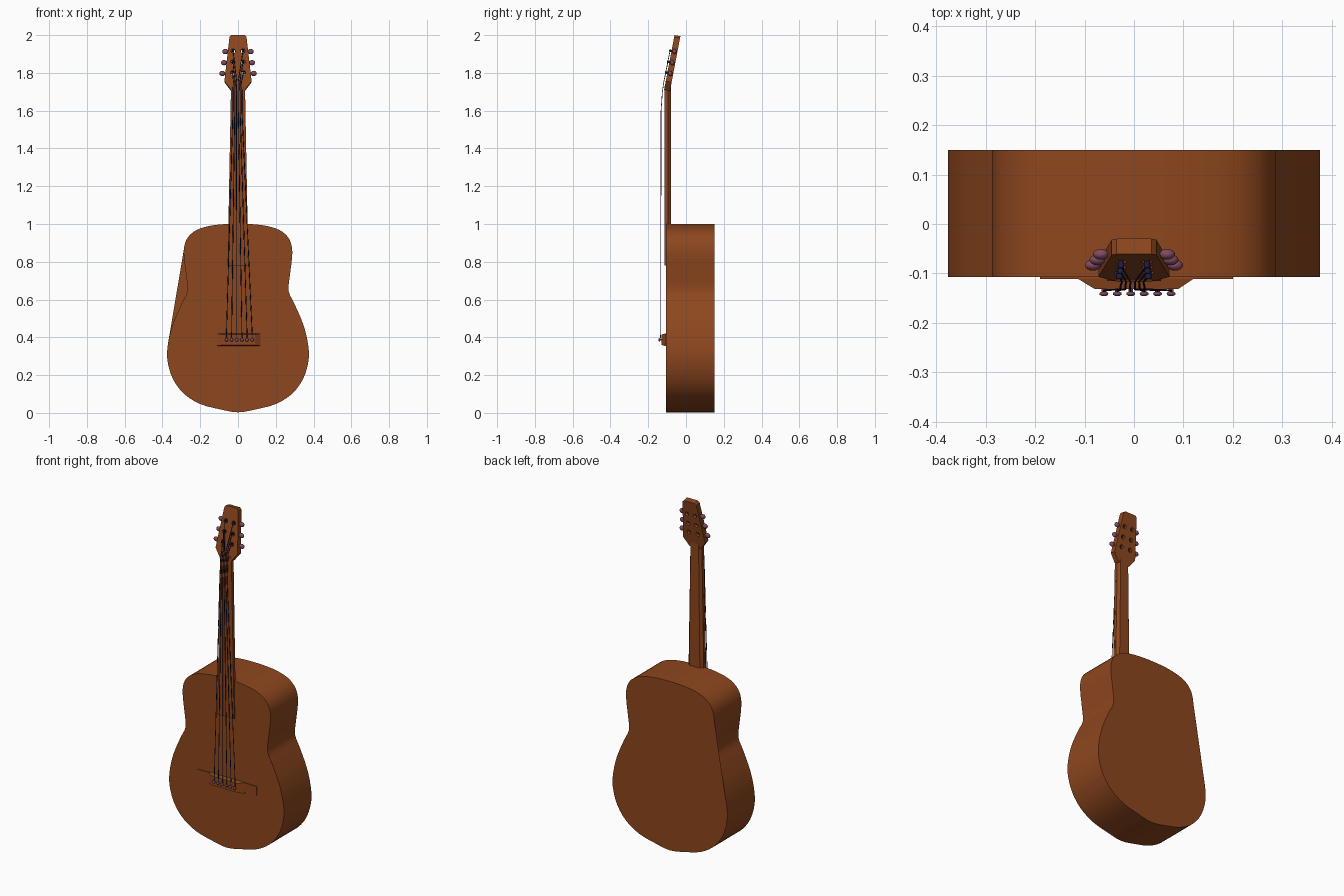
import bpy, bmesh, math
from mathutils import Vector

if "Cube" in bpy.data.objects:
    bpy.data.objects.remove(bpy.data.objects["Cube"])


def material(name, rgb):
    m = bpy.data.materials.new(name)
    m.diffuse_color = (*rgb, 1)
    m.use_nodes = True
    m.node_tree.nodes["Principled BSDF"].inputs["Base Color"].default_value = m.diffuse_color
    return m


WOOD = material("wood", (0.27, 0.063, 0.013))
KNOB = material("knob", (0.22, 0.07, 0.12))
STRING = material("string", (0.012, 0.012, 0.06))


def add_mesh(name, bm, mat, smooth=None):
    bmesh.ops.recalc_face_normals(bm, faces=bm.faces)
    me = bpy.data.meshes.new(name)
    bm.to_mesh(me)
    bm.free()
    me.materials.append(mat)
    ob = bpy.data.objects.new(name, me)
    bpy.context.collection.objects.link(ob)
    if smooth:
        bpy.ops.object.select_all(action='DESELECT')
        ob.select_set(True)
        bpy.context.view_layer.objects.active = ob
        bpy.ops.object.shade_smooth_by_angle(angle=math.radians(smooth))
    return ob


def loft(name, rings, mat):
    """Closed solid through equal-length rings of points."""
    bm = bmesh.new()
    vs = [[bm.verts.new(p) for p in r] for r in rings]
    n = len(rings[0])
    for a, b in zip(vs, vs[1:]):
        for i in range(n):
            j = (i + 1) % n
            bm.faces.new((a[i], a[j], b[j], b[i]))
    bm.faces.new(vs[0])
    bm.faces.new(vs[-1])
    return add_mesh(name, bm, mat)


def rod(name, a, b, r, mat, sides=12):
    a, b = Vector(a), Vector(b)
    bm = bmesh.new()
    rot = (b - a).to_track_quat('Z', 'Y').to_matrix().to_4x4()
    rot.translation = (a + b) / 2
    bmesh.ops.create_cone(bm, cap_ends=True, segments=sides, radius1=r, radius2=r,
                          depth=(b - a).length, matrix=rot)
    return add_mesh(name, bm, mat, 40)


def ball(name, loc, size, mat):
    bm = bmesh.new()
    bmesh.ops.create_uvsphere(bm, u_segments=16, v_segments=10, radius=1)
    for v in bm.verts:
        v.co = Vector([c * s for c, s in zip(v.co, size)]) + Vector(loc)
    return add_mesh(name, bm, mat, 60)


def catmull(pts, steps):
    out, n = [], len(pts)
    for i in range(n):
        p0, p1, p2, p3 = (Vector(pts[(i + k) % n]) for k in (-1, 0, 1, 2))
        for s in range(steps):
            t = s / steps
            out.append(0.5 * (2 * p1 + (p2 - p0) * t + (2 * p0 - 5 * p1 + 4 * p2 - p3) * t * t
                              + (3 * p1 - p0 - 3 * p2 + p3) * t ** 3))
    return out


# Body: mirrored outline; the back panel runs straight across the left waist
half = [(0.1, 0.02), (0.2, 0.047), (0.285, 0.1), (0.345, 0.18), (0.374, 0.28),
        (0.37, 0.37), (0.345, 0.47), (0.3, 0.575), (0.268, 0.645), (0.275, 0.73),
        (0.286, 0.82), (0.285, 0.88), (0.265, 0.93), (0.22, 0.968), (0.15, 0.99), (0.06, 1.0)]
outline = catmull([(0, 0.003)] + half + [(-x, z) for x, z in reversed(half)], 3)
bm = bmesh.new()
front = [bm.verts.new((p.x, -0.107, p.y)) for p in outline]
back = [bm.verts.new((p.x, 0.15, p.y)) for p in outline]
for i in range(len(front)):
    j = (i + 1) % len(front)
    bm.faces.new((front[i], front[j], back[j], back[i]))
bm.faces.new(front)
bm.faces.new([v for v in back if not (v.co.x < 0 and 0.375 < v.co.z < 0.845)])
add_mesh("body", bm, WOOD, 35)


# Neck and fingerboard
def neck_ring(z, w):
    return [(-w, -0.107, z), (w, -0.107, z), (w, -0.095, z),
            (w * 0.7, -0.08, z), (-w * 0.7, -0.08, z), (-w, -0.095, z)]


def slab_ring(z, w, y0, y1):
    return [(-w, y0, z), (w, y0, z), (w, y1, z), (-w, y1, z)]


loft("neck", [neck_ring(0.97, 0.05), neck_ring(1.74, 0.037)], WOOD)
loft("fingerboard", [slab_ring(0.78, 0.055, -0.115, -0.105),
                     slab_ring(1.73, 0.037, -0.115, -0.105)], WOOD)


# Headstock, leaning back
def head_y(z):
    return -0.114 + 0.19 * (z - 1.72)


side = [(0.037, 1.71), (0.072, 1.757), (0.048, 1.965), (0.045, 1.99), (0.035, 2.0)]
shape = side + [(-x, z) for x, z in reversed(side)]
lean = Vector((0, 0.031, -0.006))
ring = [Vector((x, head_y(z), z)) for x, z in shape]
head = loft("headstock", [ring, [p + lean for p in ring]], WOOD)

# Peg holes, posts and tuning knobs
pegs = [(1.8, 0.029, 0.083), (1.857, 0.027, 0.074), (1.916, 0.026, 0.067)]
for s in (-1, 1):
    for z, px, kx in pegs:
        c = Vector((s * px, head_y(z), z))
        cut = rod("hole_cutter", c - lean, c + lean * 2, 0.012, WOOD, 16)
        cut.hide_render = True
        cut.hide_viewport = True
        mod = head.modifiers.new("hole", 'BOOLEAN')
        mod.operation = 'DIFFERENCE'
        mod.solver = 'EXACT'
        mod.object = cut
        rod("tuner_post", c - lean * 0.4, c + lean * 0.7, 0.006, STRING)
        mid = c + lean * 0.5
        knob = Vector((s * kx, mid.y, mid.z))
        rod("tuner_shaft", mid, knob, 0.004, KNOB, 8)
        ball("tuning_knob", knob, (0.016, 0.011, 0.014), KNOB)

# Bridge: thin wings with a raised tapered middle
def bridge_ring(x0, x1, z0, z1, y):
    return [(x0, y, z0), (x1, y, z0), (x1, y, z1), (x0, y, z1)]


loft("bridge_wings", [bridge_ring(-0.19, 0.2, 0.365, 0.418, -0.1),
                      bridge_ring(-0.19, 0.2, 0.365, 0.418, -0.111)], WOOD)
loft("bridge", [bridge_ring(-0.113, 0.12, 0.355, 0.42, -0.105),
                bridge_ring(-0.113, 0.12, 0.355, 0.42, -0.111),
                bridge_ring(-0.08, 0.09, 0.36, 0.415, -0.131)], WOOD)

# Bridge pins and strings; the outer strings go to the lowest posts
for i in range(6):
    px, nx = -0.061 + 0.0272 * i, -0.027 + 0.0096 * i
    rod("bridge_pin", (px, -0.125, 0.387), (px, -0.141, 0.387), 0.005, KNOB)
    ball("pin_head", (px, -0.141, 0.387), (0.009, 0.005, 0.009), KNOB)
    z, post, _ = pegs[min(i, 5 - i)]
    sx = -1 if i < 3 else 1
    path = [(px, -0.136, 0.39), (px, -0.134, 0.42), (nx, -0.132, 1.6),
            (nx, -0.125, 1.7), (nx * 0.9, -0.117, 1.755), (sx * post, head_y(z) - 0.008, z)]
    cu = bpy.data.curves.new("string", 'CURVE')
    cu.dimensions = '3D'
    cu.bevel_depth = 0.002
    cu.bevel_resolution = 1
    sp = cu.splines.new('POLY')
    sp.points.add(len(path) - 1)
    for pt, p in zip(sp.points, path):
        pt.co = (*p, 1)
    cu.materials.append(STRING)
    bpy.context.collection.objects.link(bpy.data.objects.new("string", cu))
